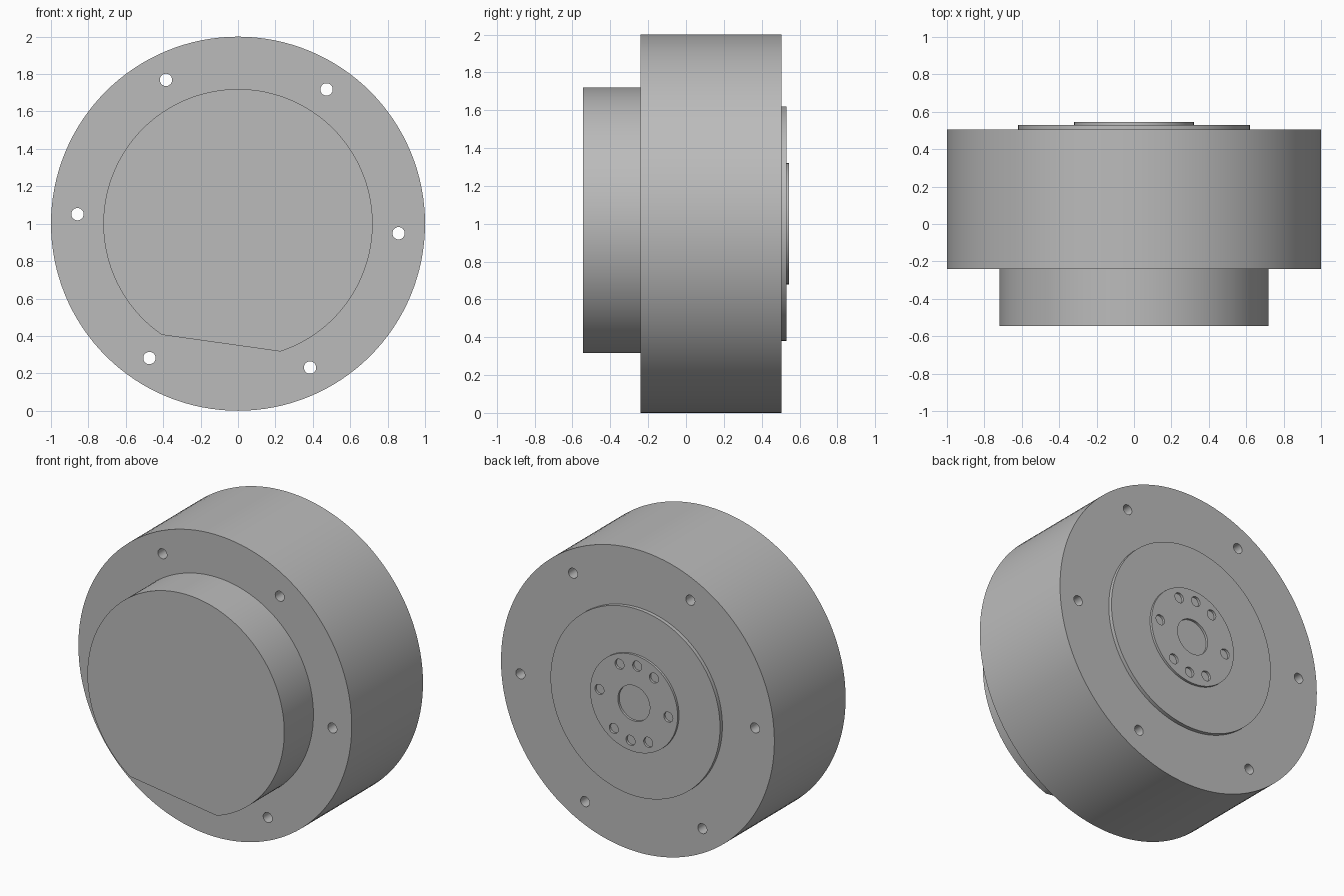
import bpy
import bmesh
from math import cos, sin, radians

if "Cube" in bpy.data.objects:
    bpy.data.objects.remove(bpy.data.objects["Cube"])

AXIS_Z = 1.0

grey = bpy.data.materials.new("plain grey")
grey.diffuse_color = (0.5, 0.5, 0.5, 1.0)
grey.use_nodes = True
grey.node_tree.nodes["Principled BSDF"].inputs["Base Color"].default_value = grey.diffuse_color


def arc(radius, start=0, end=360, count=128, centre=(0, 0)):
    """Points on an arc in the XZ plane; a full turn leaves out the repeated end."""
    full = end - start == 360
    step = (end - start) / (count if full else count - 1)
    return [(centre[0] + radius * cos(radians(start + i * step)),
             centre[1] + radius * sin(radians(start + i * step))) for i in range(count)]


def ring_holes(angles, pitch_radius, hole_radius):
    return [arc(hole_radius, count=32,
                centre=(pitch_radius * cos(radians(a)), pitch_radius * sin(radians(a))))
            for a in angles]


def plate(name, outline, y0, y1, holes=()):
    """Solid plate between y0 and y1 with the outline and through holes."""
    bm = bmesh.new()
    twin, edges = {}, []
    for loop in [outline, *holes]:
        front = [bm.verts.new((x, y0, AXIS_Z + z)) for x, z in loop]
        back = [bm.verts.new((x, y1, AXIS_Z + z)) for x, z in loop]
        twin.update(zip(front, back))
        edges += [bm.edges.new((front[i - 1], front[i])) for i in range(len(front))]
    bmesh.ops.triangle_fill(bm, edges=edges, use_beauty=True, normal=(0, -1, 0))
    for face in list(bm.faces):
        bm.faces.new([twin[v] for v in reversed(face.verts)])
    for edge in edges:
        a, b = edge.verts
        bm.faces.new((a, b, twin[b], twin[a]))
    bmesh.ops.recalc_face_normals(bm, faces=bm.faces[:])
    mesh = bpy.data.meshes.new(name)
    bm.to_mesh(mesh)
    bm.free()
    mesh.materials.append(grey)
    obj = bpy.data.objects.new(name, mesh)
    bpy.context.collection.objects.link(obj)
    bpy.ops.object.select_all(action='DESELECT')
    obj.select_set(True)
    bpy.context.view_layer.objects.active = obj
    bpy.ops.object.shade_smooth_by_angle(angle=radians(30))
    return obj


# main housing with six through bolt holes
plate("housing", arc(1.0), -0.24, 0.505,
      ring_holes([-3.4 + 60 * i for i in range(6)], 0.86, 0.033))

# front boss with one tilted flat
plate("front_boss", arc(0.72, -71.6, 235.6), -0.545, -0.24)

# raised rear disc
plate("rear_disc", arc(0.62), 0.505, 0.53)

# output hub with a centre recess and two mirrored groups of small holes
hub_angles = [5.5 + a for a in (0, 60, 90, 120, 180, 240, 270, 300)]
plate("output_hub", arc(0.32, count=96), 0.53, 0.545,
      [arc(0.117, count=64)] + ring_holes(hub_angles, 0.253, 0.033))
